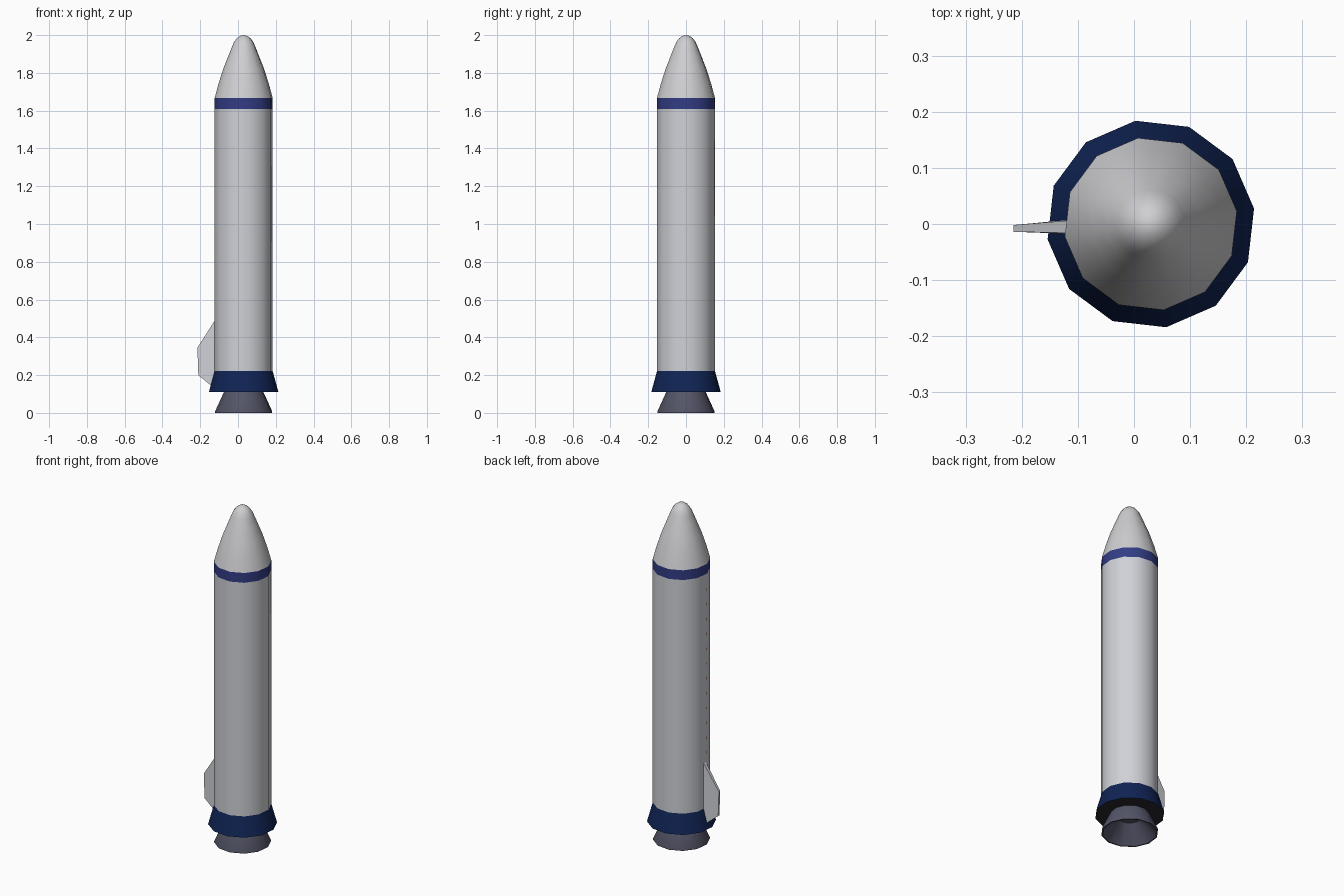
import bpy, bmesh, math
from mathutils import Vector

if "Cube" in bpy.data.objects:
    bpy.data.objects.remove(bpy.data.objects["Cube"])

CX = 0.03                      # rocket axis sits right of centre, the fin balances it
SIDES = 12
TURN = math.radians(8.5)


def material(name, rgb):
    m = bpy.data.materials.new(name)
    m.diffuse_color = (*rgb, 1)
    m.use_nodes = True
    m.node_tree.nodes["Principled BSDF"].inputs["Base Color"].default_value = m.diffuse_color
    return m


WHITE = material("white", (0.63, 0.64, 0.68))
NOSE = material("nose white", (0.62, 0.62, 0.64))
BAND = material("band blue", (0.033, 0.046, 0.235))
NAVY = material("navy", (0.005, 0.017, 0.088))
METAL = material("nozzle grey", (0.088, 0.09, 0.135))
DARK = material("dark plate", (0.02, 0.022, 0.026))
RED = material("red", (0.25, 0.01, 0.015))


def finish(bm, name, mat, angle=40):
    bmesh.ops.recalc_face_normals(bm, faces=bm.faces)
    me = bpy.data.meshes.new(name)
    bm.to_mesh(me)
    bm.free()
    me.materials.append(mat)
    ob = bpy.data.objects.new(name, me)
    bpy.context.collection.objects.link(ob)
    bpy.ops.object.select_all(action='DESELECT')
    ob.select_set(True)
    bpy.context.view_layer.objects.active = ob
    bpy.ops.object.shade_smooth_by_angle(angle=math.radians(angle))
    return ob


def lathe(name, profile, mat):
    """Twelve-sided turned part from (radius, height) points."""
    bm = bmesh.new()
    rings = []
    for r, z in profile:
        if r == 0:
            rings.append([bm.verts.new((CX, 0, z))] * SIDES)
        else:
            rings.append([bm.verts.new((CX + r * math.cos(TURN + i * math.tau / SIDES),
                                        r * math.sin(TURN + i * math.tau / SIDES), z))
                          for i in range(SIDES)])
    for a, b in zip(rings, rings[1:]):
        for i in range(SIDES):
            j = (i + 1) % SIDES
            bm.faces.new(list(dict.fromkeys((a[i], a[j], b[j], b[i]))))
    return finish(bm, name, mat)


# Stacked body parts
lathe("body_tube", [(0.155, 0.222), (0.155, 1.61)], WHITE)
lathe("upper_band", [(0.155, 1.61), (0.155, 1.668)], BAND)
lathe("nose_cone", [(0.155, 1.668), (0.134, 1.745), (0.108, 1.825), (0.08, 1.895),
                    (0.062, 1.94), (0.052, 1.963), (0.037, 1.983), (0.019, 1.996),
                    (0, 2.0)], NOSE)
lathe("tail_skirt", [(0.155, 0.222), (0.186, 0.11)], NAVY)
lathe("tail_plate", [(0.186, 0.11), (0, 0.11)], DARK)

# Hollow engine bell
lathe("engine_bell", [(0.105, 0.112), (0.153, 0.008), (0.153, 0), (0.146, 0),
                      (0.06, 0.095), (0, 0.1)], METAL)

# Single tapered fin on the left side: (x, z, half thickness)
outline = [(-0.10, 0.525, 0.012), (-0.215, 0.345, 0.006),
           (-0.21, 0.20, 0.006), (-0.14, 0.142, 0.011), (-0.10, 0.142, 0.013)]
bm = bmesh.new()
sides = [[bm.verts.new((x, -0.005 + 0.03 * (x + 0.12) + s * t, z)) for x, z, t in outline]
         for s in (-1, 1)]
for s in sides:
    bm.faces.new(s)
n = len(outline)
for i in range(n):
    j = (i + 1) % n
    bm.faces.new((sides[0][i], sides[0][j], sides[1][j], sides[1][i]))
finish(bm, "fin", WHITE, 20)

# Small red marks in a line above the fin, flush with the left facet
normal = TURN + 5.5 * math.tau / SIDES
out = Vector((math.cos(normal), math.sin(normal), 0))
side = Vector((-out.y, out.x, 0))
base = Vector((CX, 0, 0)) + out * (0.155 * math.cos(math.pi / SIDES) + 0.001)
bm = bmesh.new()
for k in range(12):
    z = 0.55 + k * 0.088
    bm.faces.new([bm.verts.new(base + side * (0.031 + u) + Vector((0, 0, z + w)))
                  for u, w in ((-0.003, -0.007), (0.003, -0.007), (0.003, 0.007), (-0.003, 0.007))])
finish(bm, "side_marks", RED)
